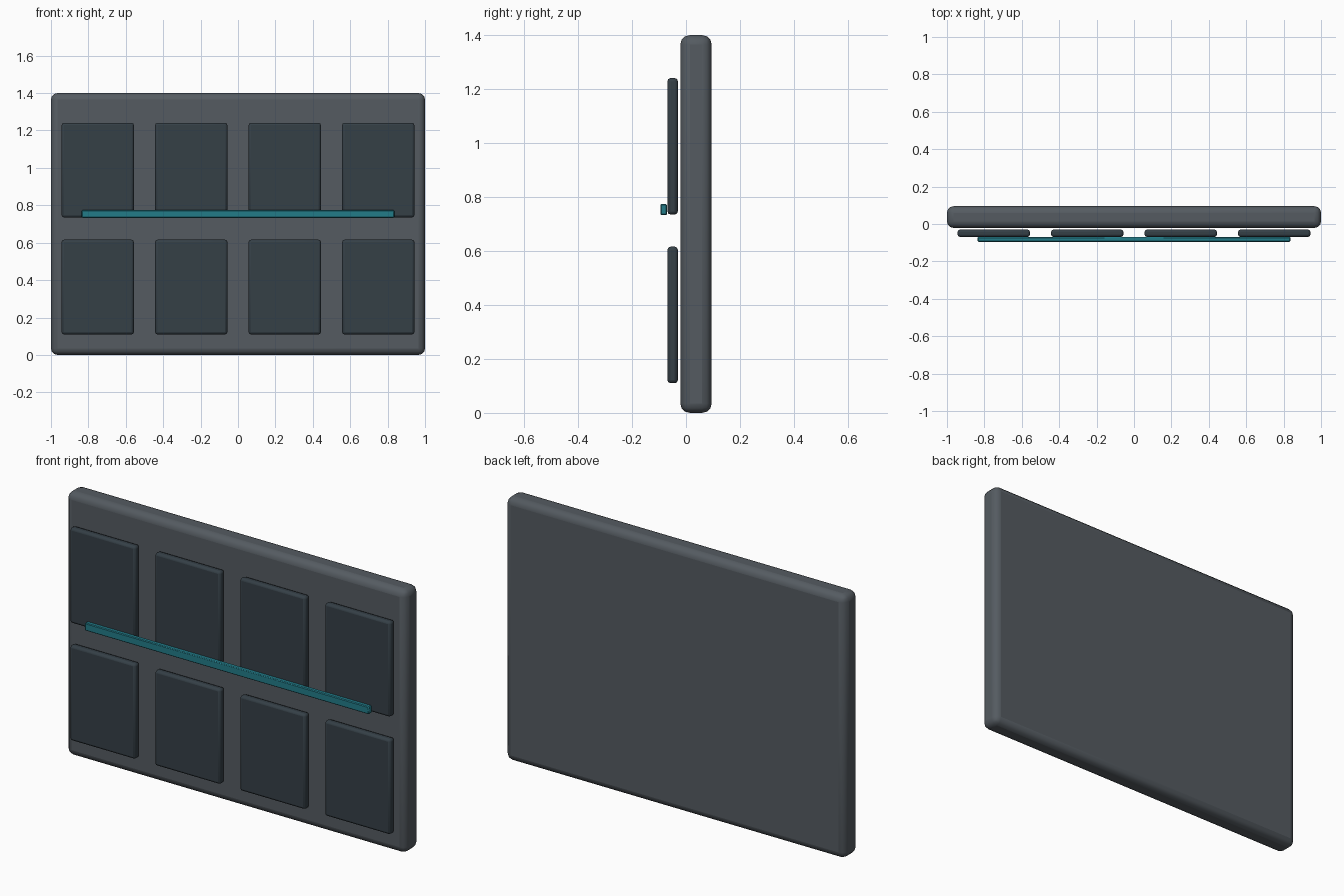
import bpy, math

if "Cube" in bpy.data.objects:
    bpy.data.objects.remove(bpy.data.objects["Cube"])


def material(name, rgb):
    m = bpy.data.materials.new(name)
    m.diffuse_color = (*rgb, 1)
    m.use_nodes = True
    m.node_tree.nodes["Principled BSDF"].inputs["Base Color"].default_value = m.diffuse_color
    return m


def box(name, x, y, z, bevel, segments, mat):
    """Bevelled box from (min, max) ranges on each axis."""
    centre = [(a + b) / 2 for a, b in (x, y, z)]
    bpy.ops.mesh.primitive_cube_add(size=1, location=centre)
    ob = bpy.context.object
    ob.name = name
    ob.scale = [b - a for a, b in (x, y, z)]
    bpy.ops.object.transform_apply(location=False, rotation=False, scale=True)
    mod = ob.modifiers.new("edge_bevel", 'BEVEL')
    mod.width = bevel
    mod.segments = segments
    ob.data.materials.append(mat)
    bpy.ops.object.shade_smooth_by_angle(angle=math.radians(35))
    return ob


slab_mat = material("slab_grey", (0.09, 0.105, 0.12))
panel_mat = material("panel_dark", (0.035, 0.05, 0.062))
strip_mat = material("strip_teal", (0.016, 0.2, 0.25))

# Backing slab
box("backing_slab", (-1, 1), (-0.021, 0.095), (0, 1.4), 0.035, 3, slab_mat)

# Two rows of four raised panels
for row, z in enumerate(((0.11, 0.616), (0.735, 1.241))):
    for col in range(4):
        cx = -0.75 + 0.5 * col
        box(f"panel_{row}_{col}", (cx - 0.193, cx + 0.193), (-0.069, -0.03), z,
            0.012, 2, panel_mat)

# Teal strip across the front
box("accent_strip", (-0.836, 0.836), (-0.095, -0.07), (0.733, 0.774), 0.004, 1, strip_mat)
